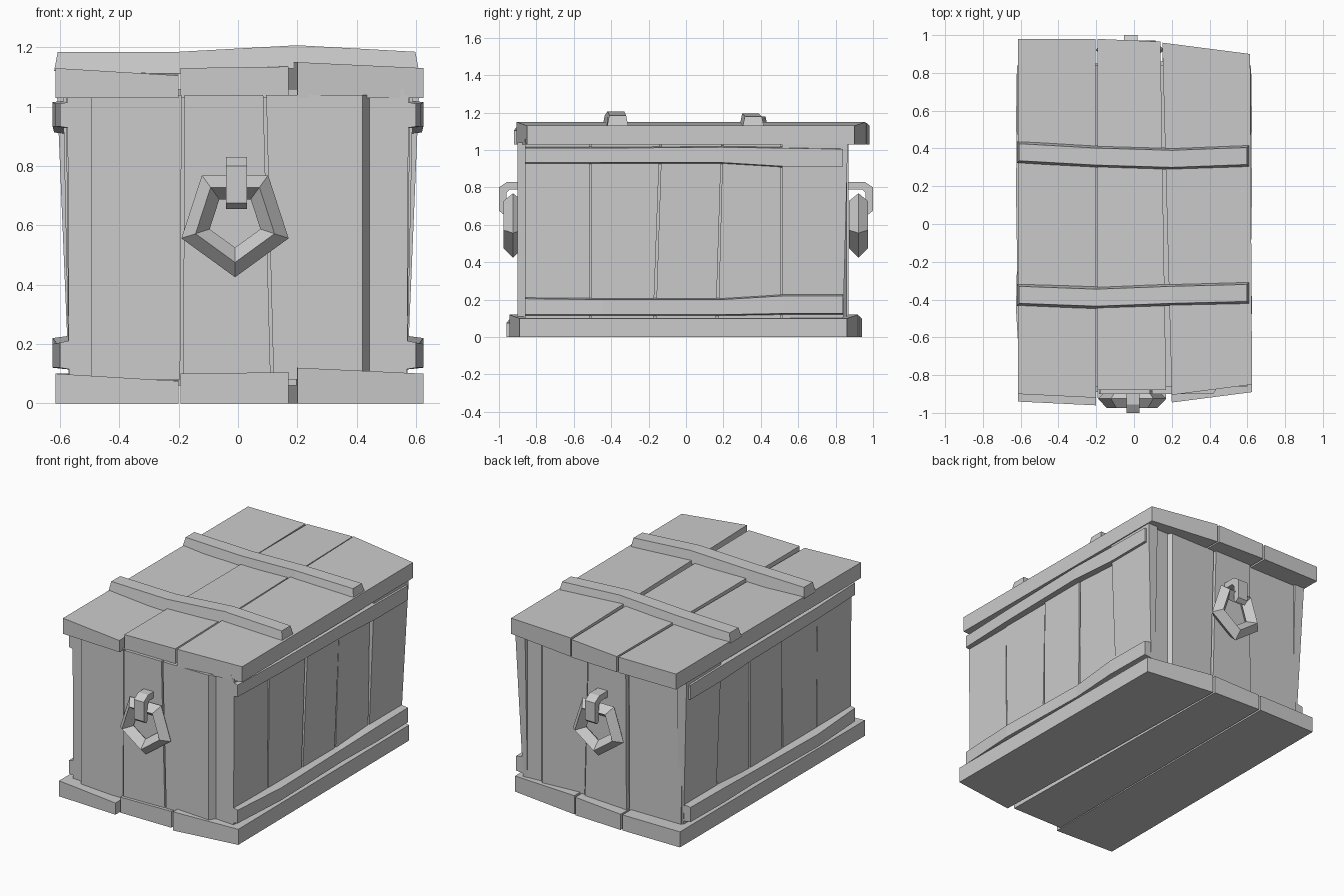
import bpy
import bmesh
from math import pi
from mathutils import Matrix

if "Cube" in bpy.data.objects:
    bpy.data.objects.remove(bpy.data.objects["Cube"])

grey = bpy.data.materials.new("plain grey")
grey.use_nodes = True
GREY = (0.6, 0.6, 0.6, 1)
grey.diffuse_color = GREY
grey.node_tree.nodes["Principled BSDF"].inputs["Base Color"].default_value = GREY


def loft(name, rings):
    """Skin a closed solid through matching cross-sections."""
    bm = bmesh.new()
    loops = [[bm.verts.new(p) for p in ring] for ring in rings]
    n = len(loops[0])
    for a, b in zip(loops, loops[1:]):
        for i in range(n):
            j = (i + 1) % n
            bm.faces.new((a[i], a[j], b[j], b[i]))
    bm.faces.new(loops[0][::-1])
    bm.faces.new(loops[-1])
    bmesh.ops.recalc_face_normals(bm, faces=bm.faces)
    mesh = bpy.data.meshes.new(name)
    bm.to_mesh(mesh)
    bm.free()
    mesh.materials.append(grey)
    ob = bpy.data.objects.new(name, mesh)
    bpy.context.collection.objects.link(ob)
    return ob


def box(name, x0, x1, y0, y1, z0, z1):
    return loft(name, [[(x0, y0, z), (x1, y0, z), (x1, y1, z), (x0, y1, z)]
                       for z in (z0, z1)])


# Lid and base share three crooked boards: each end is
# (x left, x right, y left, y right, height left, height right)
BOARDS = {
    "left": ((-.615, -.2, -.9, -.92, .1, .075), (-.615, -.205, .98, .98, .1, .1)),
    "middle": ((-.193, .17, -.88, -.88, .1, .105), (-.193, .14, .98, .965, .1, .115)),
    "right": ((.2, .625, -.905, -.85, .12, .1), (.15, .615, .96, .9, .12, .1)),
}


def deck(prefix, y, z):
    for side, ends in BOARDS.items():
        loft(f"{prefix}_board_{side}", [
            [(xa, ya + y, z), (xb, yb + y, z), (xb, yb + y, z + hb), (xa, ya + y, z + ha)]
            for xa, xb, ya, yb, ha, hb in ends])


deck("base", -.04, 0)
deck("lid", 0, 1.03)

# Inner body
box("body_core", -.56, .56, -.86, .84, .06, 1.06)


# End wall planks: (x0, x1) at the bottom, (x0, x1) at the top, thickness
def end_wall(name, inner, sign, planks):
    for k, (a, b, c, d, t) in enumerate(planks):
        loft(f"{name}_plank_{k + 1}", [
            [(p, inner, z), (q, inner, z), (q - edge, inner + sign * t, z), (p, inner + sign * t, z)]
            for p, q, z, edge in ((a, b, .08, .03 * (k == 2)), (c, d, 1.04, .03 * (k == 2)))])


end_wall("front", -.85, -1, ((-.495, -.195, -.495, -.19, .04),
                             (-.185, .11, -.18, .085, .05),
                             (.12, .45, .095, .45, .05)))
end_wall("back", .83, 1, ((-.56, -.195, -.57, -.19, .02),
                          (-.185, .11, -.18, .085, .04),
                          (.12, .45, .095, .45, .03)))

# Side planks: y0, y1 at the bottom, y0, y1 at the top, outer x at the top
SIDE = ((-.86, -.515, -.86, -.515, .575), (-.508, -.175, -.508, -.14, .58),
        (-.162, .16, -.13, .19, .59), (.172, .505, .197, .505, .585),
        (.512, .84, .512, .865, .61))
# Rail stations: y, outer x, bottom z, top z
RAILS = {
    "upper": ((-.86, .6, .925, 1.02), (-.45, .615, .925, 1.02),
              (.19, .625, .925, 1.025), (.52, .62, .905, 1.02), (.84, .62, .905, 1.015)),
    "lower": ((-.86, .6, .112, .215), (-.45, .625, .112, .21),
              (.19, .61, .112, .21), (.52, .625, .118, .23), (.84, .62, .118, .23)),
}
for side, s in (("left", 1), ("right", -1)):
    for k, (a, b, c, d, x) in enumerate(SIDE):
        loft(f"{side}_side_plank_{k + 1}", [
            [(s * .54, p, z), (s * w, p, z), (s * w, q, z), (s * .54, q, z)]
            for p, q, w, z in ((a, b, .57, .08), (c, d, x, 1.04))])
    for level, path in RAILS.items():
        loft(f"{side}_{level}_rail", [
            [(s * .55, y, lo), (s * x, y, lo + .008), (s * x, y, hi - .01), (s * .55, y, hi)]
            for y, x, lo, hi in path])

# Lid straps with a narrower top: stations x, y, bottom z, top z
STRAPS = {
    "front": ((-.62, -.375, 1.12, 1.185), (-.2, -.39, 1.11, 1.185),
              (.2, -.375, 1.13, 1.207), (.61, -.365, 1.12, 1.185)),
    "back": ((-.62, .38, 1.12, 1.18), (-.2, .357, 1.11, 1.18),
             (.2, .345, 1.13, 1.195), (.61, .36, 1.12, 1.18)),
}
for end, path in STRAPS.items():
    rings = []
    for x, y, lo, hi in path:
        top = x * .98 if abs(x) > .5 else x
        rings.append([(x, y - .058, lo), (x, y + .058, lo),
                      (top, y + .045, hi), (top, y - .045, hi)])
    loft(f"lid_strap_{end}", rings)

# Handles: five-sided diamond-section ring hanging from a hook
HOOK = ((.82, .83), (.955, .83), (1, .8), (1, .675), (.975, .655),
        (.96, .67), (.96, .77), (.94, .79), (.82, .79))
for end, s, x, ring_y in (("front", -1, -.01, .925), ("back", 1, -.022, .922)):
    bpy.ops.mesh.primitive_torus_add(major_segments=5, minor_segments=4,
                                     major_radius=.14, minor_radius=.05)
    ring = bpy.context.object
    ring.name = f"{end}_handle_ring"
    ring.data.transform(Matrix.Translation((x, s * ring_y, .615))
                        @ Matrix.Rotation(pi / 2, 4, "X")
                        @ Matrix.Rotation(-pi / 2, 4, "Z"))
    ring.location = (0, 0, 0)
    ring.data.materials.append(grey)
    ring.data.shade_flat()
    loft(f"{end}_handle_hook", [[(x + dx, s * y, z) for y, z in HOOK] for dx in (-.03, .04)])
